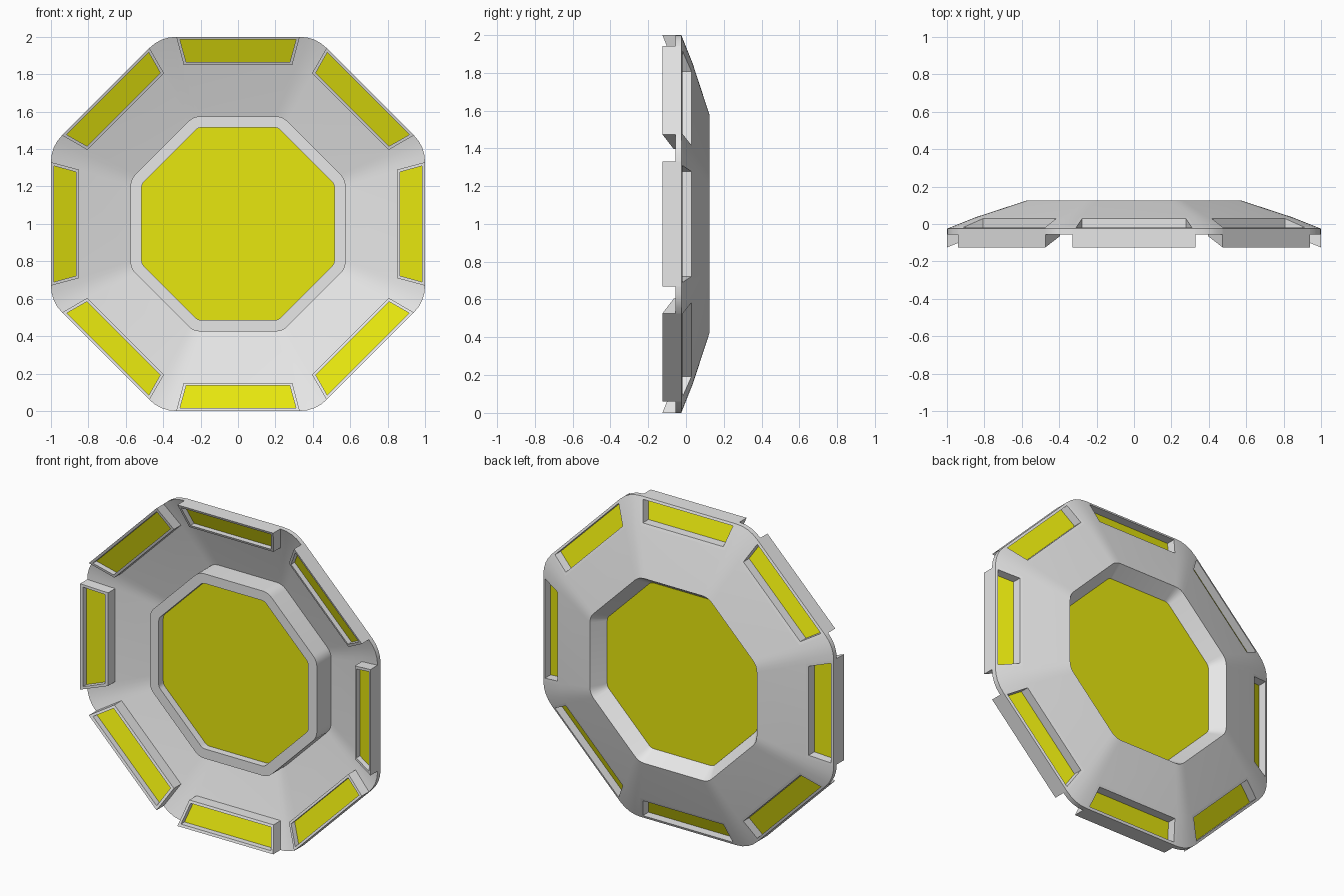
import bpy, bmesh, math
from math import sin, cos, pi

if "Cube" in bpy.data.objects:
    bpy.data.objects.remove(bpy.data.objects["Cube"])


def make_material(name, color):
    m = bpy.data.materials.new(name)
    m.use_nodes = True
    m.diffuse_color = color
    m.node_tree.nodes["Principled BSDF"].inputs["Base Color"].default_value = color
    return m


GREY = make_material("light grey", (0.8, 0.8, 0.8, 1))
YELLOW = make_material("yellow", (0.9, 0.9, 0.005, 1))

SIDES = 8
STEP = 2 * pi / SIDES
ARC = 4                 # segments per rounded corner
PER_SIDE = ARC + 1      # loop points per octagon side


def place(side, u, a, y):
    """Point at offset u along a side, at distance a from the centre."""
    t = side * STEP
    return (u * cos(t) + a * sin(t), y, 1 + a * cos(t) - u * sin(t))


def octagon(a, flat, y):
    """Octagon loop with rounded corners; flat is half the straight part."""
    corner = a * math.tan(STEP / 2)
    end_u = a * sin(STEP) - flat * cos(STEP)
    end_a = a * cos(STEP) + flat * sin(STEP)
    pts = []
    for s in range(SIDES):
        pts.append(place(s, -flat, a, y))
        for i in range(ARC):
            f = i / ARC
            p, q, r = (1 - f) ** 2, 2 * f * (1 - f), f * f
            pts.append(place(s, p * flat + q * corner + r * end_u,
                             p * a + q * a + r * end_a, y))
    return pts


def build(name, loops, mat, closed=False, caps=False, open_flat=()):
    """Bridge loops in order; open_flat lists bands left open on the flats."""
    bm = bmesh.new()
    rows = [[bm.verts.new(p) for p in loop] for loop in loops]
    n = len(rows[0])
    for b in range(len(rows) if closed else len(rows) - 1):
        lo, hi = rows[b], rows[(b + 1) % len(rows)]
        for i in range(n):
            if b in open_flat and i % PER_SIDE == 0:
                continue
            j = (i + 1) % n
            bm.faces.new((lo[i], lo[j], hi[j], hi[i]))
    if caps:
        bm.faces.new(rows[0])
        bm.faces.new(rows[-1])
    bmesh.ops.recalc_face_normals(bm, faces=bm.faces)
    me = bpy.data.meshes.new(name)
    bm.to_mesh(me)
    bm.free()
    me.materials.append(mat)
    ob = bpy.data.objects.new(name, me)
    bpy.context.collection.objects.link(ob)
    bpy.ops.object.select_all(action="DESELECT")
    ob.select_set(True)
    bpy.context.view_layer.objects.active = ob
    bpy.ops.object.shade_smooth_by_angle(angle=math.radians(25))
    return ob


# Dish shell, open where the rim windows sit
THICK = 0.03
profile = [(1.0, 0.33, -0.025), (0.85, 0.29, 0.035), (0.575, 0.2, 0.125)]
back = [octagon(a, f, y) for a, f, y in profile]
front = [octagon(a, f, y - THICK) for a, f, y in reversed(profile)]
build("dish_shell", back + front, GREY, closed=True, open_flat=(0, 4, 5))

# Raised collar around the central pane
collar = [(0.575, 0.2, 0.09), (0.575, 0.2, -0.045), (0.515, 0.195, -0.045),
          (0.515, 0.195, 0.035), (0.575, 0.2, 0.124)]
build("centre_collar", [octagon(*c) for c in collar], GREY, closed=True)

# Central pane
build("centre_pane", [octagon(0.516, 0.195, y) for y in (0.0, 0.038)],
      YELLOW, caps=True)


# Rim windows, tilted to follow the shell slope
def trapezoid(side, outer, inner, offset):
    (ao, uo), (ai, ui) = outer, inner
    corners = ((-uo, ao), (uo, ao), (ui, ai), (-ui, ai))
    return [place(side, u, a, -0.025 + (1 - a) * 0.4 + offset)
            for u, a in corners]


FRAME = ((1.0, 0.33), (0.85, 0.29))
HOLE = ((0.985, 0.31), (0.865, 0.277))
for s in range(SIDES):
    build(f"rim_frame_{s + 1}",
          [trapezoid(s, *FRAME, 0), trapezoid(s, *FRAME, -0.1),
           trapezoid(s, *HOLE, -0.1), trapezoid(s, *HOLE, 0)],
          GREY, closed=True)
    build(f"rim_pane_{s + 1}",
          [trapezoid(s, *HOLE, d) for d in (-0.065, -0.056)],
          YELLOW, caps=True)
